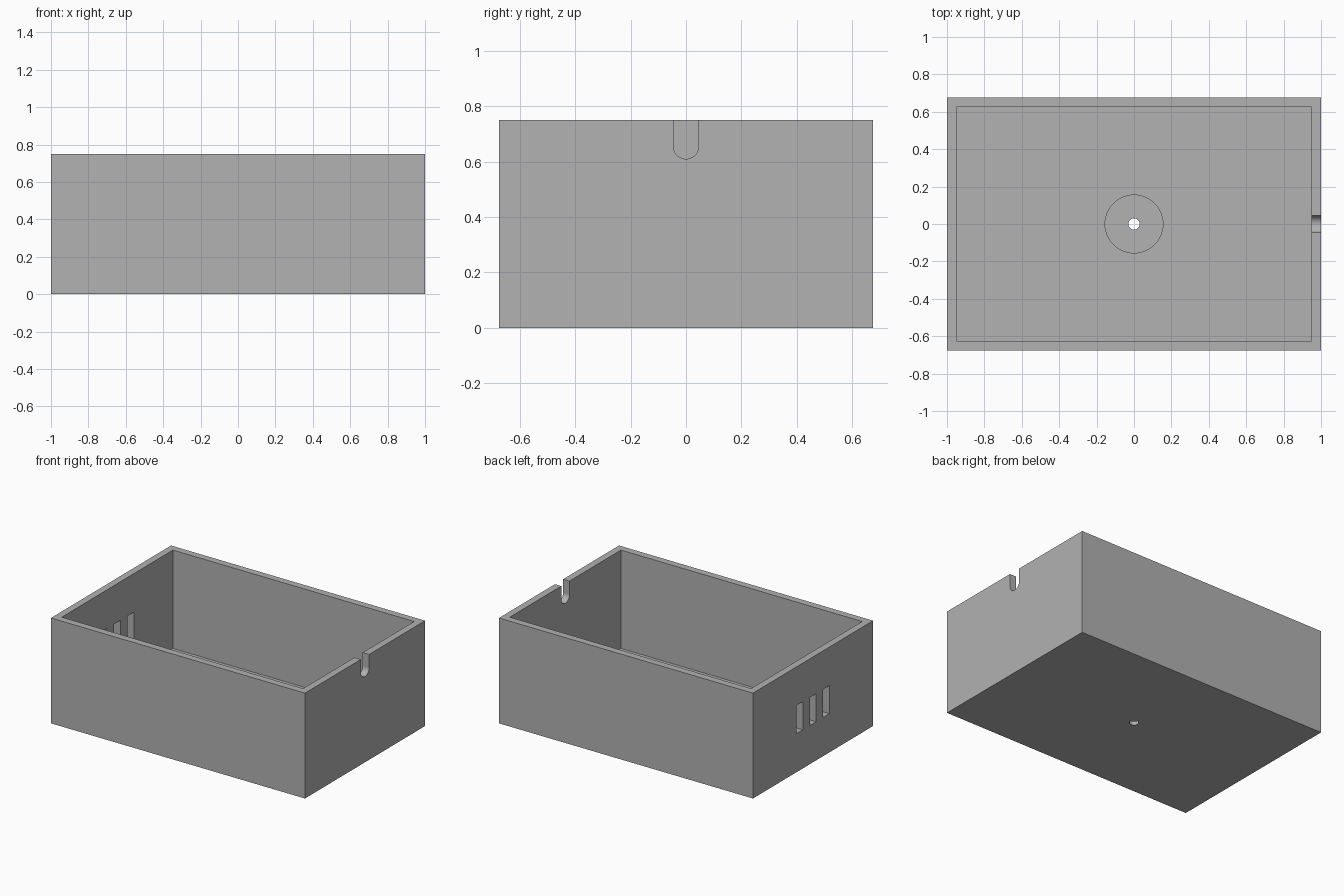
import bpy
import math
from mathutils import Matrix

if "Cube" in bpy.data.objects:
    bpy.data.objects.remove(bpy.data.objects["Cube"], do_unlink=True)

LENGTH, WIDTH, HEIGHT, WALL = 2.0, 1.35, 0.75, 0.05
NOTCH_R, NOTCH_Z = 0.046, 0.656
SLOT_W, SLOT_H, SLOT_GAP = 0.07, 0.2, 0.15
HOLE_R, RECESS_R, RECESS_DEPTH = 0.03, 0.155, 0.025

grey = bpy.data.materials.new("plain grey")
grey.use_nodes = True
colour = (0.445, 0.445, 0.445, 1)
grey.diffuse_color = colour
grey.node_tree.nodes["Principled BSDF"].inputs["Base Color"].default_value = colour


def block(name, size, centre):
    bpy.ops.mesh.primitive_cube_add(size=1)
    ob = bpy.context.object
    ob.name = name
    ob.data.transform(Matrix.Translation(centre) @ Matrix.Diagonal((*size, 1)))
    ob.data.materials.append(grey)
    return ob


def rod(name, radius, depth, centre, axis="Z"):
    bpy.ops.mesh.primitive_cylinder_add(vertices=48, radius=radius, depth=depth)
    ob = bpy.context.object
    ob.name = name
    turn = Matrix.Rotation(math.pi / 2 if axis == "X" else 0, 4, "Y")
    ob.data.transform(Matrix.Translation(centre) @ turn)
    ob.data.materials.append(grey)
    return ob


def cut(body, cutter):
    cutter.hide_render = True
    mod = body.modifiers.new("cut", "BOOLEAN")
    mod.operation = "DIFFERENCE"
    mod.solver = "EXACT"
    mod.object = cutter
    bpy.context.view_layer.objects.active = body
    bpy.ops.object.modifier_apply(modifier=mod.name)
    bpy.data.objects.remove(cutter, do_unlink=True)


# Open box with a thin floor
box = block("open_box", (LENGTH, WIDTH, HEIGHT), (0, 0, HEIGHT / 2))
cut(box, block("cavity_cutter", (LENGTH - 2 * WALL, WIDTH - 2 * WALL, HEIGHT),
               (0, 0, HEIGHT / 2 + WALL)))

# Round-bottomed cable notch in the left wall
wall_x = LENGTH / 2 - WALL / 2
cut(box, rod("notch_round_cutter", NOTCH_R, 4 * WALL, (wall_x, 0, NOTCH_Z), "X"))
cut(box, block("notch_cutter", (4 * WALL, 2 * NOTCH_R, 0.2), (wall_x, 0, NOTCH_Z + 0.1)))

# Three vent slots in the right wall
for i in (-1, 0, 1):
    cut(box, block("slot_cutter", (4 * WALL, SLOT_W, SLOT_H),
                   (-wall_x, i * SLOT_GAP, HEIGHT / 2)))

# Screw hole and its round recess in the floor
cut(box, rod("recess_cutter", RECESS_R, 0.2, (0, 0, WALL - RECESS_DEPTH + 0.1)))
cut(box, rod("hole_cutter", HOLE_R, 0.4, (0, 0, 0)))

bpy.ops.object.select_all(action="DESELECT")
box.select_set(True)
bpy.context.view_layer.objects.active = box
bpy.ops.object.shade_smooth_by_angle(angle=math.radians(30))
